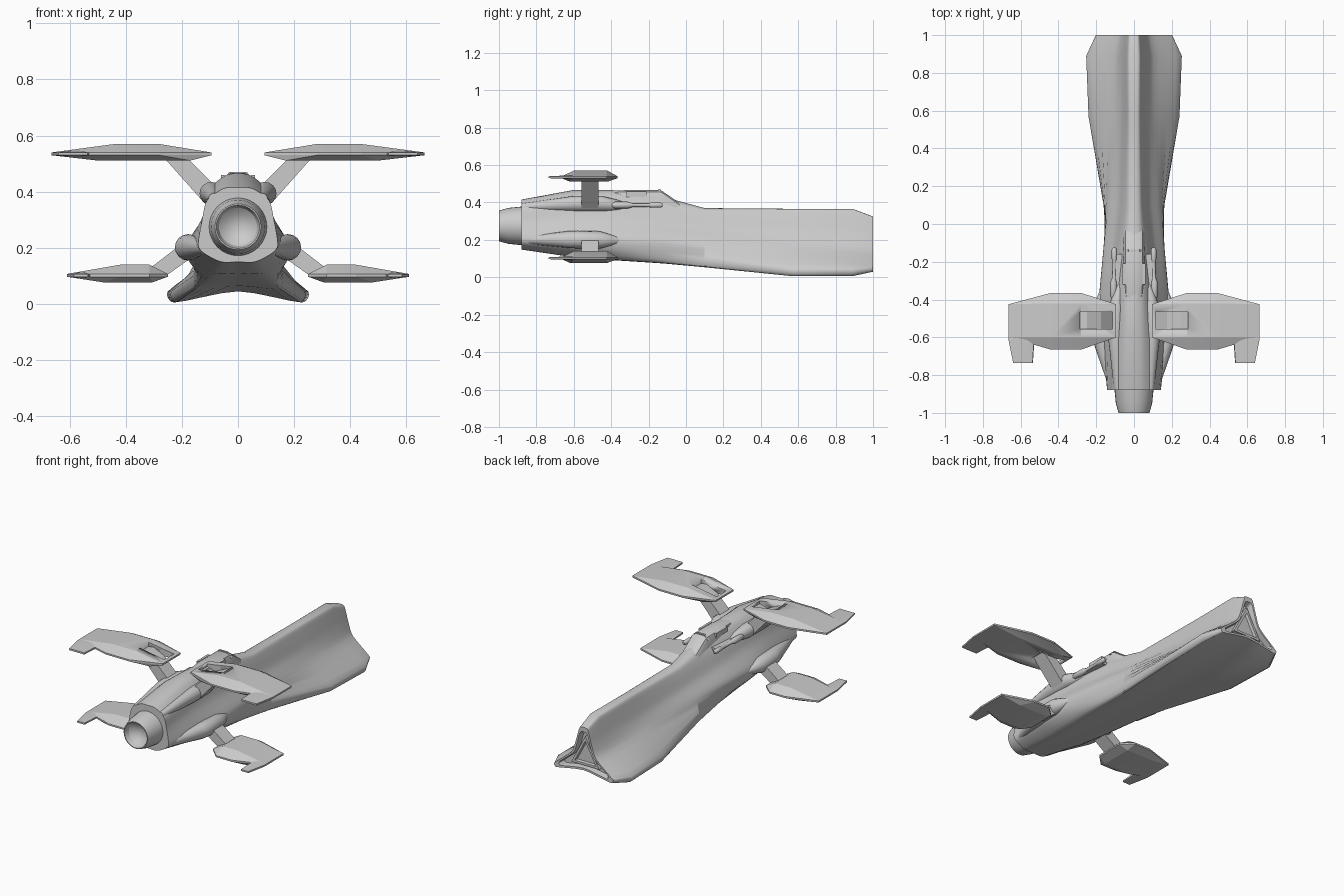
import bpy, bmesh, math
from mathutils import Vector

if "Cube" in bpy.data.objects:
    bpy.data.objects.remove(bpy.data.objects["Cube"])


def finish(name, bm, mirror=False, angle=32):
    bmesh.ops.recalc_face_normals(bm, faces=bm.faces)
    me = bpy.data.meshes.new(name)
    bm.to_mesh(me)
    bm.free()
    ob = bpy.data.objects.new(name, me)
    bpy.context.collection.objects.link(ob)
    bpy.context.view_layer.objects.active = ob
    for o in bpy.context.selected_objects:
        o.select_set(False)
    ob.select_set(True)
    bpy.ops.object.shade_smooth_by_angle(angle=math.radians(angle))
    if mirror:
        ob.modifiers.new("mirror", "MIRROR")
    return ob


def loft(name, rings, mirror=False, angle=32):
    bm = bmesh.new()
    loops = [[bm.verts.new(p) for p in r] for r in rings]
    n = len(loops[0])
    for a, b in zip(loops, loops[1:]):
        for i in range(n):
            j = (i + 1) % n
            bm.faces.new((a[i], a[j], b[j], b[i]))
    bm.faces.new(loops[0])
    bm.faces.new(loops[-1])
    return finish(name, bm, mirror, angle)


def tube(name, rings, n=16, mirror=True):
    # rings: y, x, z, radius
    return loft(name, [[(x + r * math.cos(2 * math.pi * k / n), y,
                         z + r * math.sin(2 * math.pi * k / n)) for k in range(n)]
                       for y, x, z, r in rings], mirror)


def hull_of(name, pts, mirror=True):
    bm = bmesh.new()
    for p in pts:
        bm.verts.new(p)
    res = bmesh.ops.convex_hull(bm, input=bm.verts)
    bmesh.ops.delete(bm, geom=[v for v in bm.verts if not v.link_faces], context="VERTS")
    return finish(name, bm, mirror, 12)


def smooth_ring(half, y, steps=4):
    # closed smooth curve through a mirrored half section
    p = [Vector(q) for q in half]
    p += [Vector((-q[0], q[1])) for q in half[-2:0:-1]]
    n, out = len(p), []
    for i in range(n):
        a, b, c, d = p[i - 1], p[i], p[(i + 1) % n], p[(i + 2) % n]
        lim = 0.5 * (c - b).length
        tb, tc = (c - a) * 0.4, (d - b) * 0.4
        if tb.length > lim * 2: tb = tb.normalized() * lim * 2
        if tc.length > lim * 2: tc = tc.normalized() * lim * 2
        for k in range(steps):
            t = k / steps
            q = (b * (2*t**3 - 3*t*t + 1) + tb * (t**3 - 2*t*t + t)
                 + c * (3*t*t - 2*t**3) + tc * (t**3 - t*t))
            out.append((q.x, y, q.y))
    return out


# main hull: half sections from top centre round to bottom centre
SECTIONS = {
    -0.88: [(0, .415), (.05, .412), (.11, .37), (.128, .3), (.142, .21), (.12, .18), (.06, .15), (0, .15)],
    -0.60: [(0, .467), (.05, .455), (.10, .41), (.122, .32), (.17, .22), (.165, .16), (.09, .11), (0, .11)],
    -0.40: [(0, .467), (.05, .45), (.09, .39), (.122, .31), (.185, .21), (.17, .145), (.11, .095), (0, .095)],
    -0.12: [(0, .43), (.045, .41), (.075, .36), (.108, .28), (.16, .2), (.148, .12), (.13, .076), (0, .078)],
    0.10: [(0, .37), (.033, .36), (.056, .32), (.085, .26), (.14, .195), (.16, .1), (.15, .054), (0, .065)],
    0.57: [(0, .366), (.028, .36), (.045, .31), (.07, .235), (.108, .17), (.238, .045), (.222, .006), (0, .045)],
    0.89: [(0, .366), (.03, .36), (.045, .31), (.066, .235), (.105, .155), (.25, .045), (.232, .006), (0, .045)],
    1.00: [(0, .325), (.025, .32), (.04, .28), (.055, .225), (.085, .15), (.2, .053), (.19, .03), (0, .06)],
}
rings = [smooth_ring(h, y) for y, h in SECTIONS.items()]


def shrunk(ring, s, y):
    return [(p[0] * s, y, .14 + (p[2] - .14) * s) for p in ring]


# recessed end face
end = rings[-1]
rings += [shrunk(end, .84, 1.0), shrunk(end, .76, .965)]
loft("hull", rings)


# triangular frame in the end recess
def tri(s, y):
    return [(0, y, .14 + .13 * s), (.10 * s, y, .14 - .06 * s), (-.10 * s, y, .14 - .06 * s)]


loft("end_frame", [tri(1, .95), tri(.95, .985), tri(.72, .985), tri(.66, .968)])

# engine nozzle with dished mouth
tube("engine_nozzle", [(-.84, 0, .275, .107), (-.95, 0, .275, .096), (-1, 0, .275, .082),
                       (-1, 0, .275, .077), (-.97, 0, .275, .068), (-.95, 0, .275, .045),
                       (-.94, 0, .275, .015)], 32, False)

# bulges where the struts leave the hull
tube("upper_pod", [(-.88, .085, .375, .02), (-.6, .095, .393, .042),
                   (-.45, .095, .393, .042), (-.37, .082, .385, .03), (-.29, .065, .375, .012)])
tube("lower_pod", [(-.86, .115, .2, .02), (-.62, .172, .202, .046), (-.58, .178, .202, .047),
                   (-.46, .178, .2, .046), (-.4, .172, .198, .03), (-.33, .16, .197, .01)])

# slim side cannons
tube("side_cannon", [(-.4, .108, .386, .01), (-.38, .108, .386, .018), (-.31, .108, .386, .018),
                     (-.285, .106, .386, .01), (-.2, .104, .386, .01), (-.185, .104, .386, .014),
                     (-.135, .104, .386, .014), (-.125, .104, .386, .008)], 12)
hull_of("cannon_mount", [(x, y, z) for x in (.06, .108) for y in (-.37, -.16) for z in (.375, .393)])


# canopy, flat roof then raked windscreen
def canopy_ring(y, t, w):
    half = [(w * .45, t), (w * .8, t - .009), (w, t - .035), (w * 1.06, .31)]
    return [(x, y, z) for x, z in half] + [(-x, y, z) for x, z in half[::-1]]


loft("canopy", [canopy_ring(-.4, .462, .05), canopy_ring(-.32, .466, .055), canopy_ring(-.14, .466, .057),
                canopy_ring(-.125, .46, .057), canopy_ring(-.01, .38, .055), canopy_ring(.03, .362, .032)], angle=25)
hull_of("canopy_rail", [(x, y, z) for x in (.046, .06) for y in (-.32, -.21) for z in (.43, .459)])
hull_of("canopy_arch", [(x, y, z) for x, z in ((-.03, .471), (.03, .471), (.058, .44), (-.058, .44))
                        for y in (-.148, -.136)], False)


# wings: faceted lens body plus a rear outer prong
def wing(name, x0, x1, xa, xb, zlo, zrim, zhi, pw, inset):
    rim = [(x0, -.425), (xa, -.365), (xb, -.365), (x1, -.425), (x1, -.6), (xb, -.665), (xa, -.665), (x0, -.6)]
    pts = [(x, y, z) for x, y in rim for z in (zrim - .005, zrim + .005)]
    pts += [(x, y, zhi) for x in (xa, xb) for y in (-.42, -.6)]
    pts += [(x, y, zlo) for x in (xa - inset, xb + .06) for y in (-.42, -.62)]
    body = hull_of(name, pts)
    hull_of(name + "_prong",
            [(x, y, z) for x, y in ((x1, -.58), (x1, -.61), (x1 - .025, -.735), (x1 - pw + .01, -.735),
                                    (x1 - pw, -.58)) for z in (zrim - .005, zrim + .005)]
            + [(x1 - pw * .65, -.56, zrim + .014), (x1 - pw * .65, -.56, zrim - .012)])
    return body


upper = wing("upper_wing", .095, .665, .28, .44, .511, .535, .57, .138, .11)
wing("lower_wing", .25, .61, .315, .42, .077, .102, .14, .085, .01)

# slot in the upper wing above its strut
cutter = hull_of("slot_cutter", [(x, y, z) for x in (.115, .285) for y in (-.555, -.465) for z in (.45, .65)], False)
cutter.hide_render = True
cutter.hide_viewport = True
cut = upper.modifiers.new("slot", "BOOLEAN")
cut.operation = "DIFFERENCE"
cut.solver = "EXACT"
cut.object = cutter
upper.modifiers.move(1, 0)

# slanted struts
for name, prof in (("upper_strut", [(.08, .42), (.12, .36), (.245, .51), (.285, .545), (.25, .55), (.175, .515)]),
                   ("lower_strut", [(.18, .23), (.13, .19), (.26, .098), (.33, .115)])):
    hull_of(name, [(x, y, z) for x, z in prof for y in (-.558, -.467)])
